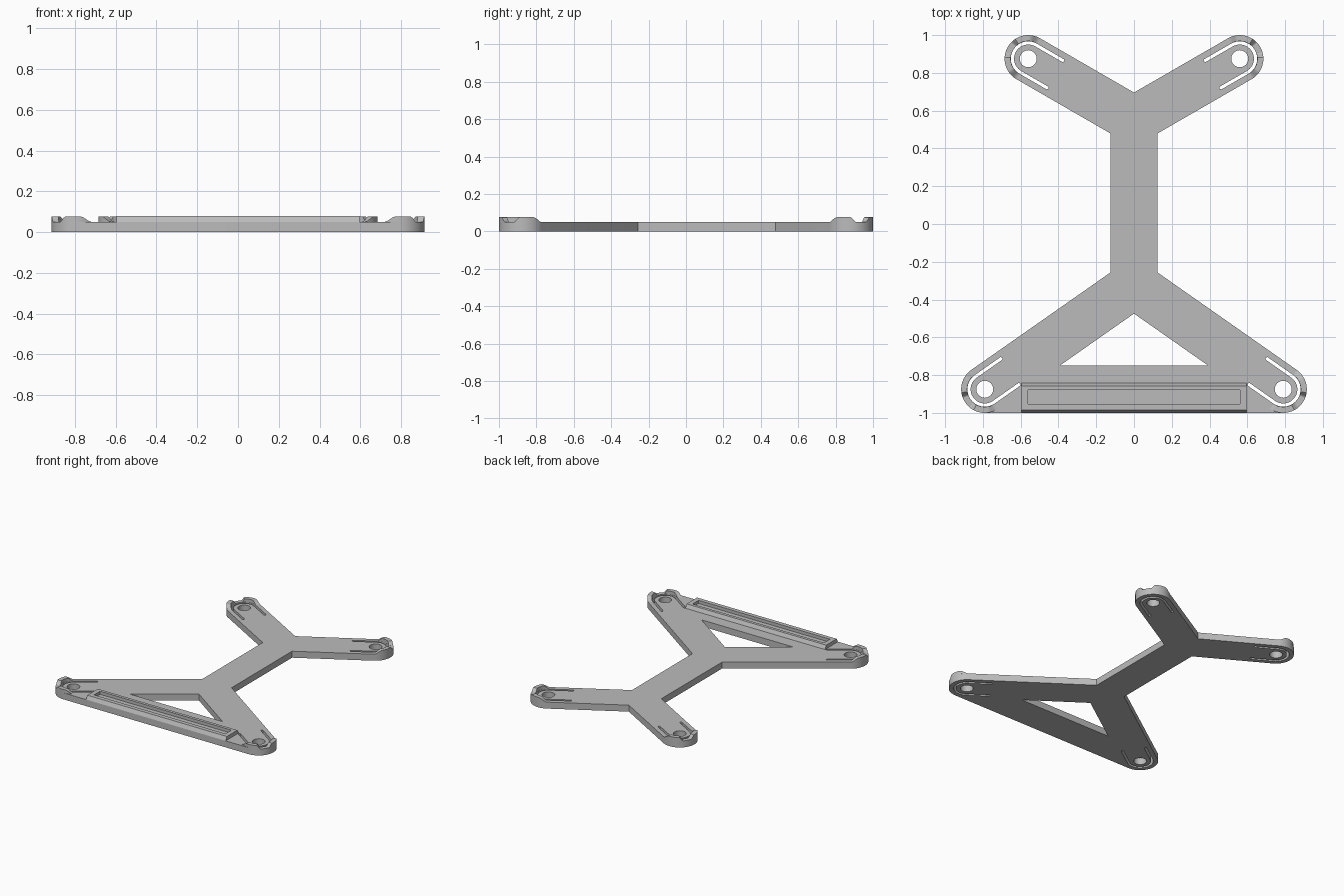
import bpy, bmesh
from math import sin, cos, radians, tan
from mathutils import Vector

cube = bpy.data.objects.get("Cube")
if cube:
    bpy.data.objects.remove(cube)

grey = bpy.data.materials.new("plain grey")
grey.use_nodes = True
COLOUR = (0.5, 0.5, 0.5, 1)
grey.diffuse_color = COLOUR
grey.node_tree.nodes["Principled BSDF"].inputs["Base Color"].default_value = COLOUR

PLATE, RIM, BAR = 0.05, 0.076, 0.078   # top heights
END, HOLE = 0.125, 0.045               # arm end and hole radii
HALF = 0.125                           # half width of the spine
# Arm ends: name, centre, outward direction in degrees
ENDS = [("back", Vector((0.56, 0.875)), 30), ("front", Vector((0.79, -0.875)), -35)]


def arc(centre, radius, start, stop, steps):
    span = [radians(start + (stop - start) * i / steps) for i in range(steps + 1)]
    return [centre + Vector((cos(a), sin(a))) * radius for a in span]


def mirror(points):
    return [Vector((-p.x, p.y)) for p in points]


def add_object(name, bm):
    bmesh.ops.remove_doubles(bm, verts=bm.verts, dist=0.00005)
    bmesh.ops.recalc_face_normals(bm, faces=bm.faces)
    mesh = bpy.data.meshes.new(name)
    bm.to_mesh(mesh)
    bm.free()
    mesh.materials.clear()
    mesh.materials.append(grey)
    obj = bpy.data.objects.new(name, mesh)
    bpy.context.collection.objects.link(obj)
    bpy.ops.object.select_all(action='DESELECT')
    obj.select_set(True)
    bpy.context.view_layer.objects.active = obj
    bpy.ops.object.shade_smooth_by_angle(angle=radians(25))
    return obj


def extrude_outlines(name, outlines, height):
    """Fill closed outlines, inner ones becoming holes, and give them thickness."""
    curve = bpy.data.curves.new(name + "_outline", 'CURVE')
    curve.dimensions = '2D'
    curve.fill_mode = 'BOTH'
    curve.extrude = height / 2
    for points in outlines:
        spline = curve.splines.new('POLY')
        spline.points.add(len(points) - 1)
        for target, p in zip(spline.points, points):
            target.co = (p.x, p.y, 0, 1)
        spline.use_cyclic_u = True
    temp = bpy.data.objects.new(name + "_outline", curve)
    bpy.context.collection.objects.link(temp)
    graph = bpy.context.evaluated_depsgraph_get()
    mesh = bpy.data.meshes.new_from_object(temp.evaluated_get(graph))
    bpy.data.objects.remove(temp)
    bm = bmesh.new()
    bm.from_mesh(mesh)
    bmesh.ops.translate(bm, verts=bm.verts, vec=(0, 0, height / 2))
    return add_object(name, bm)


def u_slot(centre, direction):
    """Narrow slot wrapping the hole and running back along the arm."""
    outer, inner, length = 0.092, 0.075, 0.165
    back = -Vector((cos(radians(direction)), sin(radians(direction)))) * length
    side = Vector((-sin(radians(direction)), cos(radians(direction))))
    mid = (outer + inner) / 2
    tip = back * 1.05
    a, b = direction - 90, direction + 90
    return ([centre + back - side * outer] + arc(centre, outer, a, b, 24)
            + [centre + back + side * outer, centre + tip + side * mid,
               centre + back + side * inner] + arc(centre, inner, b, a, 24)
            + [centre + back - side * inner, centre + tip - side * mid])


# Plate: spine, four arms and front crossbar in one outline
(_, back_c, back_a), (_, front_c, front_a) = ENDS


def arm_edge(centre, angle, sign, x):
    """Height at x of one long edge of an arm."""
    slope = tan(radians(angle))
    return centre.y + (x - centre.x) * slope + sign * END / cos(radians(angle))


half = (arc(back_c, END, 120, -60, 28)
        + [Vector((HALF, arm_edge(back_c, back_a, -1, HALF))),
           Vector((HALF, arm_edge(front_c, front_a, 1, HALF)))]
        + arc(front_c, END, 55, -90, 24))
crotch = Vector((0, arm_edge(back_c, back_a, 1, 0)))
outlines = [[crotch] + half + mirror(half)[::-1]]

# Triangular opening behind the crossbar
apex = arm_edge(front_c, front_a, -1, 0)
base = front_c.y + END
corner = (apex - base) / tan(radians(-front_a))
outlines.append([Vector((0, apex)), Vector((corner, base)), Vector((corner, base)) * 1])
outlines[-1][2].x = -corner

# Holes and slots in every arm end
for _, centre, direction in ENDS:
    for cut in (arc(centre, HOLE, 0, 360, 32)[:-1], u_slot(centre, direction)):
        outlines += [cut, mirror(cut)]
extrude_outlines("base_plate", outlines, PLATE)


# Raised rims: two ramped horns round each arm end, with a notch between
def horn_height(angle):
    angle = abs(angle)
    if angle < 28:
        t = max(0, (angle - 14) / 14)
    else:
        t = 1 - max(0, (angle - 62) / 28)
    t = t * t * (3 - 2 * t)
    return PLATE + (RIM - PLATE) * t


def make_rim(name, centre, direction, flip):
    bm = bmesh.new()
    for start, stop in ((-90, -14), (14, 90)):
        rows = []
        for i in range(25):
            a = start + (stop - start) * i / 24
            inner, outer = (centre + Vector((cos(radians(direction + a)),
                                             sin(radians(direction + a)))) * r
                            for r in (0.093, END))
            z = horn_height(a)
            rows.append([bm.verts.new((p.x * flip, p.y, h)) for p, h in
                         ((inner, PLATE), (inner, z), (outer, z), (outer, PLATE))])
        for r, s in zip(rows, rows[1:]):
            for j in range(3):
                bm.faces.new((r[j], r[j + 1], s[j + 1], s[j]))
    add_object(name, bm)


for label, centre, direction in ENDS:
    for side, flip in (("left", 1), ("right", -1)):
        make_rim(f"{label}_{side}_rim", centre, direction, flip)

# Crossbar tray: sloped long walls and a sunken rectangular channel
bm = bmesh.new()
# Half length, front y, back y, height
rings = [(0.595, -1.0, -0.842, PLATE), (0.595, -0.985, -0.857, BAR),
         (0.56, -0.953, -0.88, BAR), (0.56, -0.953, -0.88, PLATE + 0.004)]
loops = [[bm.verts.new(p) for p in ((-x, f, z), (x, f, z), (x, b, z), (-x, b, z))]
         for x, f, b, z in rings]
for low, high in zip(loops, loops[1:]):
    for i in range(4):
        j = (i + 1) % 4
        bm.faces.new((low[i], low[j], high[j], high[i]))
bm.faces.new(loops[-1])
add_object("crossbar_tray", bm)
